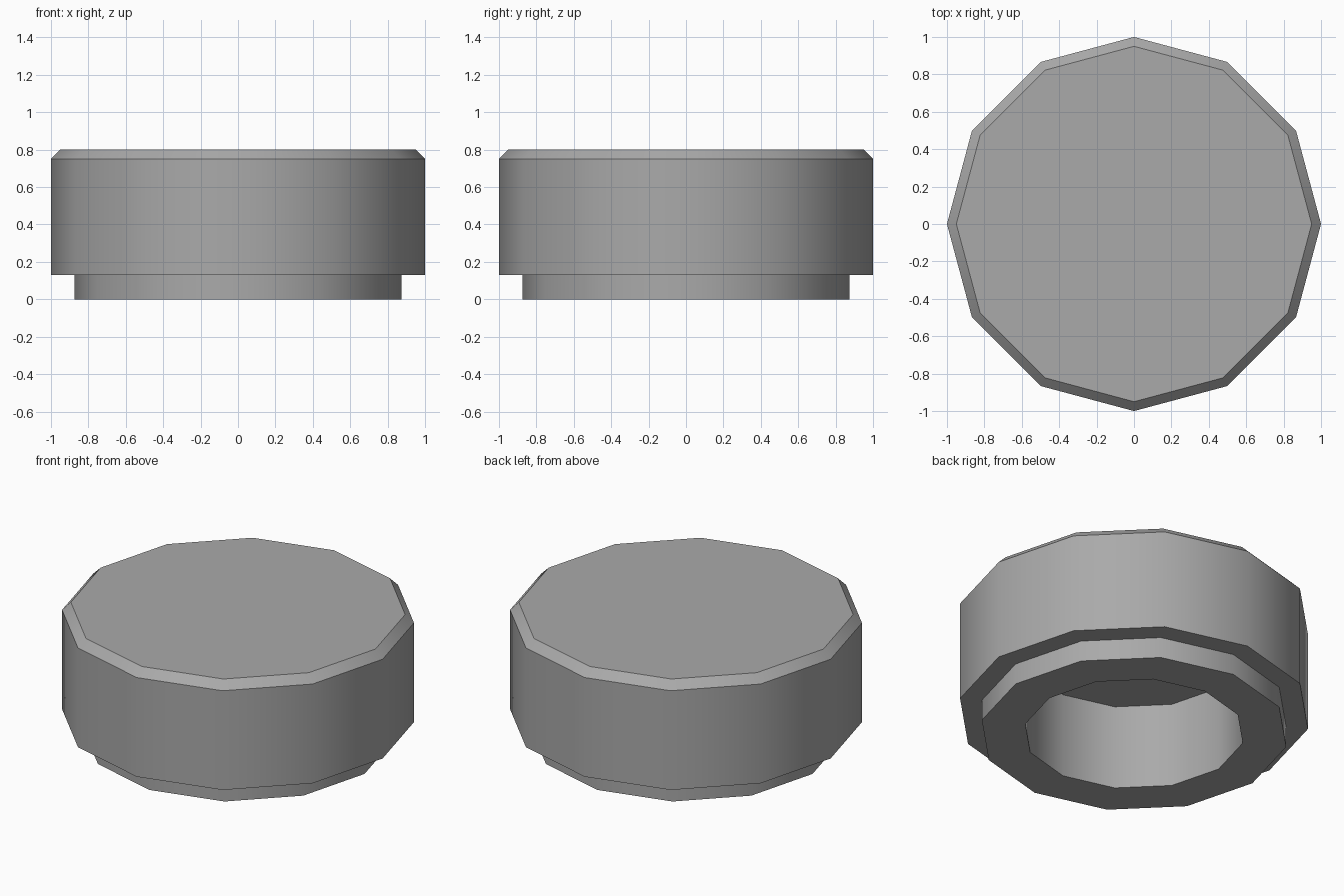
import bpy
import bmesh
from math import cos, sin, pi, radians

SIDES = 12

default_cube = bpy.data.objects.get("Cube")
if default_cube:
    bpy.data.objects.remove(default_cube, do_unlink=True)


def make_material(name, colour):
    mat = bpy.data.materials.new(name)
    mat.use_nodes = True
    mat.diffuse_color = colour
    mat.node_tree.nodes["Principled BSDF"].inputs["Base Color"].default_value = colour
    return mat


def lathe(name, profile, material):
    """Turn a (radius, height) profile into a capped faceted solid."""
    bm = bmesh.new()
    rings = []
    for radius, height in profile:
        angles = [2 * pi * i / SIDES for i in range(SIDES)]
        rings.append([bm.verts.new((radius * cos(a), radius * sin(a), height)) for a in angles])
    for low, high in zip(rings, rings[1:]):
        for i in range(SIDES):
            j = (i + 1) % SIDES
            bm.faces.new((low[i], low[j], high[j], high[i]))
    bm.faces.new(rings[0])
    bm.faces.new(rings[-1])
    bmesh.ops.recalc_face_normals(bm, faces=bm.faces)
    mesh = bpy.data.meshes.new(name)
    bm.to_mesh(mesh)
    bm.free()
    mesh.materials.append(material)
    obj = bpy.data.objects.new(name, mesh)
    bpy.context.collection.objects.link(obj)
    # Rounded walls, crisp rims
    bpy.ops.object.select_all(action="DESELECT")
    obj.select_set(True)
    bpy.context.view_layer.objects.active = obj
    bpy.ops.object.shade_smooth_by_angle(angle=radians(40))
    return obj


grey = make_material("mid grey", (0.4, 0.4, 0.4, 1))

# Hollow round cap: socket ceiling, socket wall, neck, shoulder, wall, bevelled top
lathe("round_cap", [
    (0.625, 0.53),
    (0.625, 0),
    (0.875, 0),
    (0.875, 0.13),
    (1, 0.13),
    (1, 0.75),
    (0.95, 0.8),
], grey)
